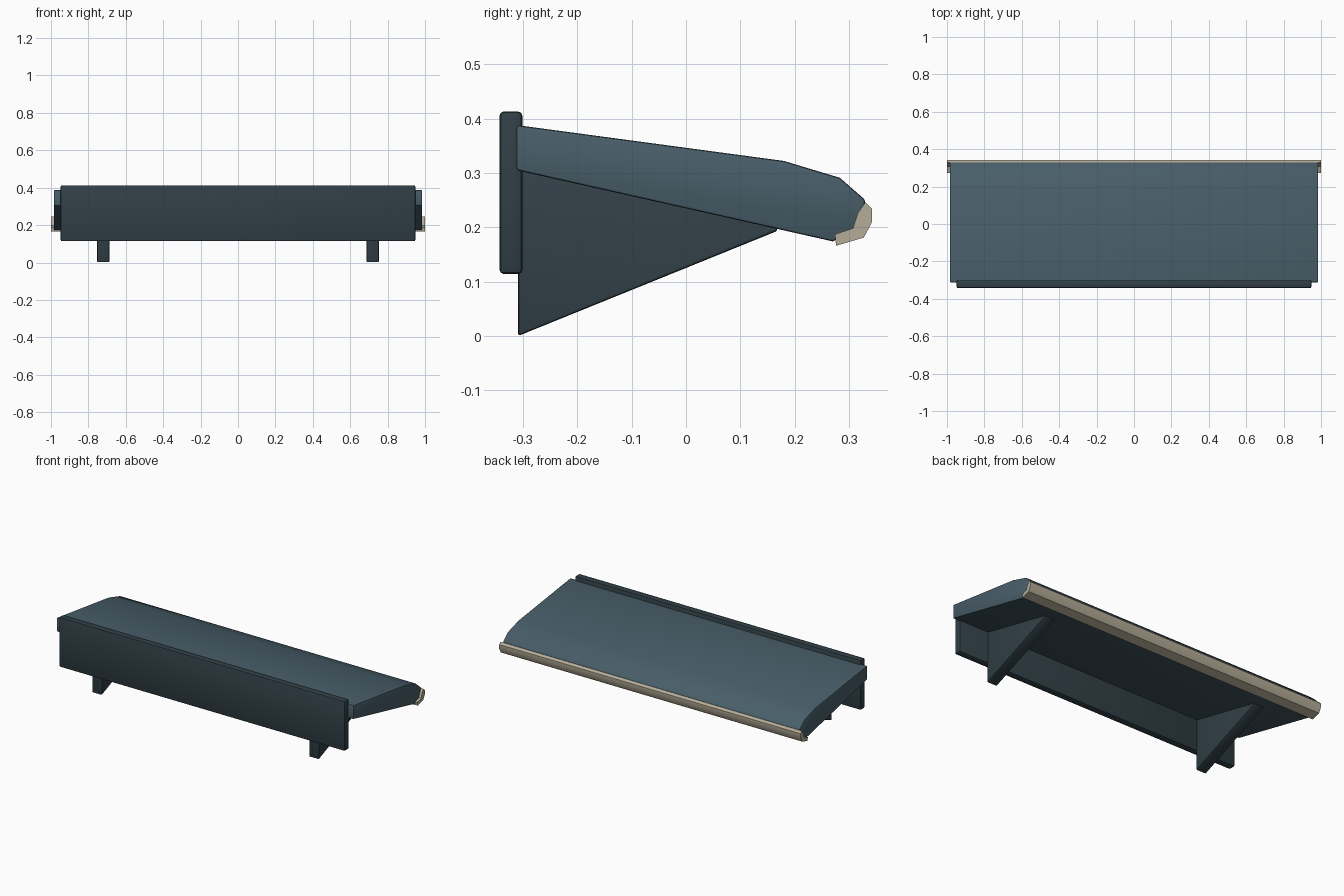
import bpy, bmesh, math

if "Cube" in bpy.data.objects:
    bpy.data.objects.remove(bpy.data.objects["Cube"])


def material(name, rgb):
    m = bpy.data.materials.new(name)
    m.diffuse_color = (*rgb, 1)
    m.use_nodes = True
    m.node_tree.nodes["Principled BSDF"].inputs["Base Color"].default_value = m.diffuse_color
    return m


def extrude_profile(name, profile, x0, x1, mat, bevel=0.0, segments=2):
    """Sweep a closed (y, z) profile along x and round its sharp edges."""
    bm = bmesh.new()
    face = bm.faces.new([bm.verts.new((x0, y, z)) for y, z in profile])
    out = bmesh.ops.extrude_face_region(bm, geom=[face])
    moved = [v for v in out["geom"] if isinstance(v, bmesh.types.BMVert)]
    bmesh.ops.translate(bm, verts=moved, vec=(x1 - x0, 0, 0))
    bmesh.ops.recalc_face_normals(bm, faces=bm.faces)
    if bevel:
        sharp = [e for e in bm.edges if e.calc_face_angle(0) > math.radians(55)]
        bmesh.ops.bevel(bm, geom=sharp, offset=bevel, segments=segments,
                        profile=0.5, affect='EDGES', clamp_overlap=True)
    me = bpy.data.meshes.new(name)
    bm.to_mesh(me)
    bm.free()
    me.materials.append(mat)
    ob = bpy.data.objects.new(name, me)
    bpy.context.collection.objects.link(ob)
    bpy.ops.object.select_all(action='DESELECT')
    ob.select_set(True)
    bpy.context.view_layer.objects.active = ob
    bpy.ops.object.shade_smooth_by_angle(angle=math.radians(32))
    return ob


slate = material("slate_blue", (0.065, 0.112, 0.142))
dark = material("dark_slate", (0.030, 0.050, 0.062))
cream = material("cream_trim", (0.46, 0.41, 0.31))

# Mounting plate against the wall
extrude_profile("wall_plate",
                [(-0.343, 0.114), (-0.301, 0.114), (-0.301, 0.413), (-0.343, 0.413)],
                -0.948, 0.948, dark, 0.008)

# Sloping awning slab with a rounded nose
extrude_profile("awning_slab",
                [(-0.312, 0.388), (0.18, 0.322), (0.283, 0.291), (0.330, 0.250),
                 (0.322, 0.203), (0.270, 0.174), (-0.312, 0.305)],
                -0.985, 0.985, slate, 0.005)

# Curved trim wrapped around the awning nose
extrude_profile("front_trim",
                [(0.330, 0.246), (0.342, 0.234), (0.342, 0.209), (0.327, 0.181),
                 (0.276, 0.166), (0.274, 0.187), (0.307, 0.198), (0.316, 0.226)],
                -1.0, 1.0, cream)

# Pair of triangular support brackets
for side, label in ((-1, "left"), (1, "right")):
    extrude_profile(label + "_bracket",
                    [(-0.309, 0.0), (0.170, 0.194), (0.165, 0.201), (-0.309, 0.308)],
                    side * 0.72 - 0.033, side * 0.72 + 0.033, dark, 0.006)
